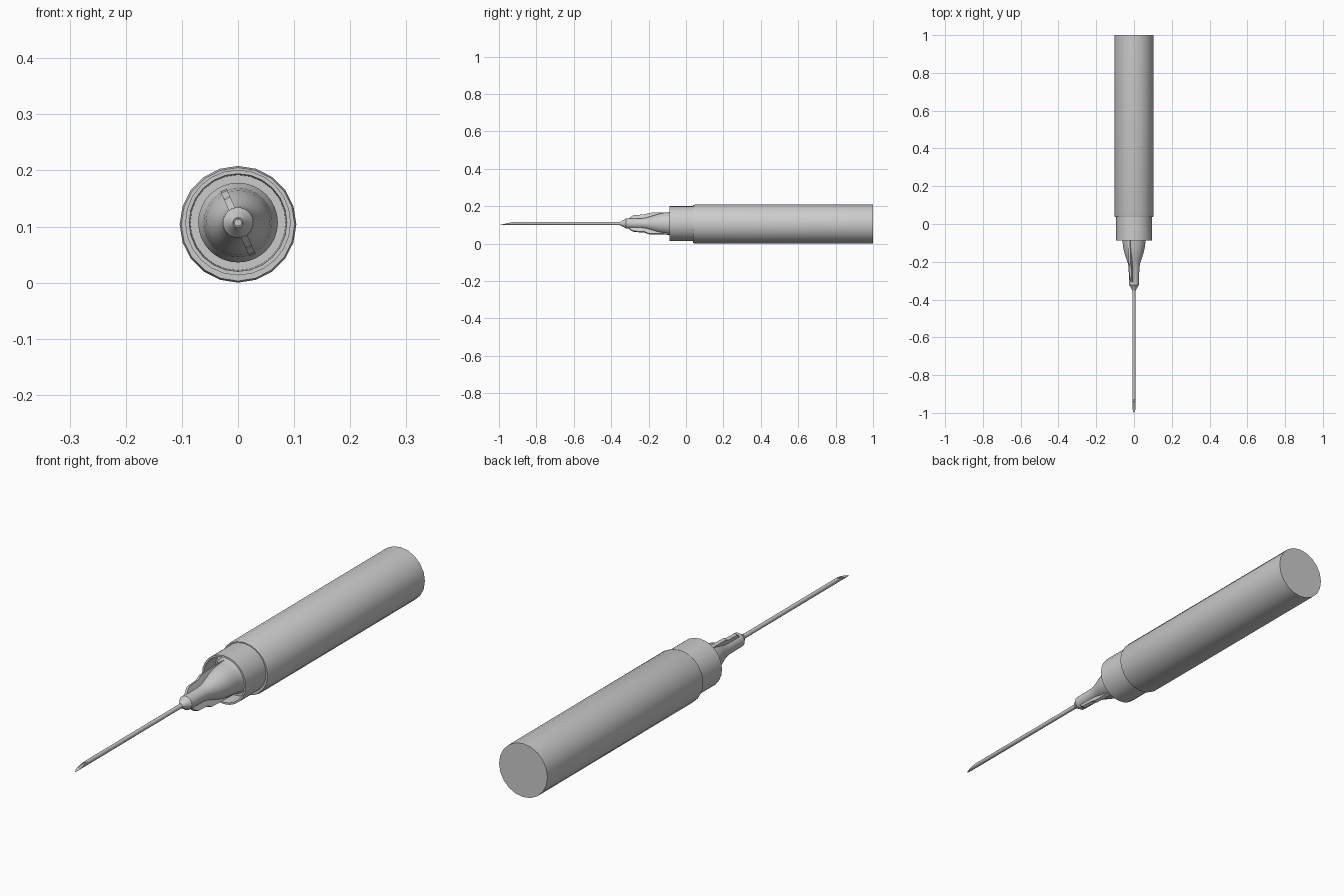
import bpy, bmesh, math
from mathutils import Matrix, Vector

if "Cube" in bpy.data.objects:
    bpy.data.objects.remove(bpy.data.objects["Cube"])

AXIS_Z = 0.107


def finish(name, bm, angle=35):
    bmesh.ops.recalc_face_normals(bm, faces=bm.faces)
    me = bpy.data.meshes.new(name)
    bm.to_mesh(me)
    bm.free()
    ob = bpy.data.objects.new(name, me)
    bpy.context.collection.objects.link(ob)
    bpy.ops.object.select_all(action='DESELECT')
    ob.select_set(True)
    bpy.context.view_layer.objects.active = ob
    bpy.ops.object.shade_smooth_by_angle(angle=math.radians(angle))
    return ob


def lathe(name, profile, sides, z=AXIS_Z, closed=False):
    """Spin a (radius, y) profile about the long axis; radius 0 gives a cap."""
    bm = bmesh.new()
    rings = []
    for r, y in profile:
        n = sides if r > 0 else 1
        rings.append([bm.verts.new((r * math.cos(2 * math.pi * i / sides), y,
                                    z + r * math.sin(2 * math.pi * i / sides)))
                      for i in range(n)])
    pairs = list(zip(rings, rings[1:]))
    if closed:
        pairs.append((rings[-1], rings[0]))
    for a, b in pairs:
        for i in range(sides):
            j = (i + 1) % sides
            quad = [a[i % len(a)], a[j % len(a)], b[j % len(b)], b[i % len(b)]]
            bm.faces.new(list(dict.fromkeys(quad)))
    return finish(name, bm)


# Main barrel with a slightly chamfered front edge
lathe("barrel", [(0, 1.0), (0.104, 1.0), (0.104, 0.047), (0.101, 0.038), (0, 0.038)], 20, 0.104)

# Open-fronted collar around the hub
lathe("collar", [(0, 0.05), (0.094, 0.05), (0.094, -0.087), (0.087, -0.087),
                 (0.085, -0.02), (0, -0.02)], 24)

# Flared hub that holds the needle
lathe("hub", [(0, -0.01), (0.071, -0.01), (0.071, -0.04), (0.064, -0.05), (0.061, -0.09),
              (0.057, -0.125), (0.050, -0.155), (0.040, -0.185), (0.032, -0.21),
              (0.028, -0.235), (0.027, -0.322), (0.022, -0.328), (0.009, -0.352),
              (0, -0.352)], 32)

# Two stepped grip fins on opposite sides of the hub
FIN = [(0.015, -0.03), (0.064, -0.03), (0.063, -0.10), (0.060, -0.20), (0.050, -0.222),
       (0.047, -0.278), (0.039, -0.293), (0.025, -0.308), (0.015, -0.308)]
for k, name in enumerate(("upper_fin", "lower_fin")):
    bm = bmesh.new()
    face = bm.faces.new([bm.verts.new((-0.006, y, r)) for r, y in FIN])
    ext = bmesh.ops.extrude_face_region(bm, geom=[face])
    bmesh.ops.translate(bm, vec=(0.012, 0, 0),
                        verts=[v for v in ext["geom"] if isinstance(v, bmesh.types.BMVert)])
    bm.transform(Matrix.Translation((0, 0, AXIS_Z)) @
                 Matrix.Rotation(math.radians(-24 + 180 * k), 4, 'Y'))
    finish(name, bm, 20)

# Hollow needle with a slanted tip
needle = lathe("needle", [(0.0085, -0.33), (0.0085, -1.0), (0.0055, -1.0), (0.0055, -0.33)],
               12, closed=True)
for v in needle.data.vertices:
    if v.co.y < -0.9:
        t = (v.co.z - AXIS_Z + 0.0085) / 0.017
        v.co.y = -1.0 + 0.075 * t
